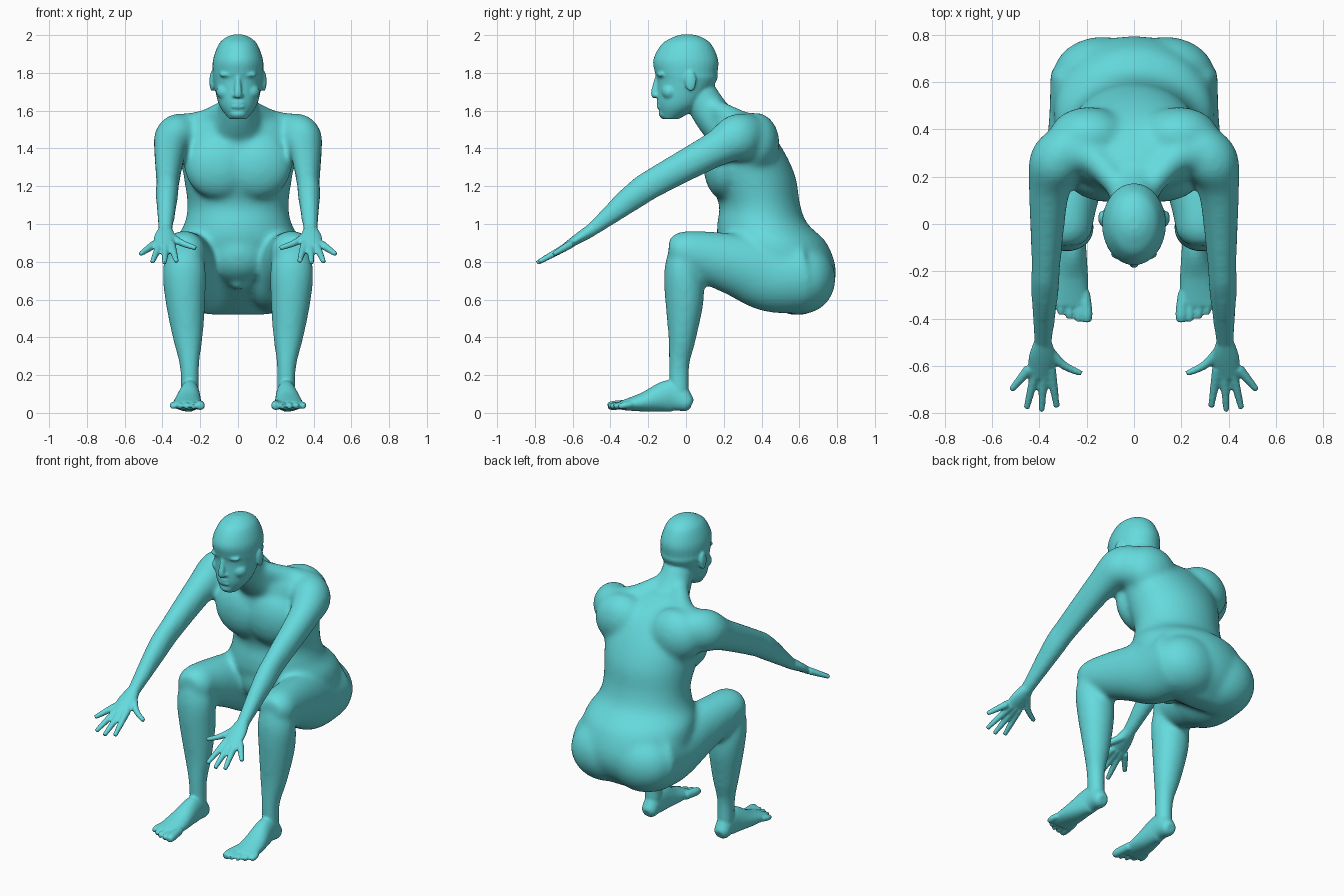
import bpy, bmesh, math
from mathutils import Vector, Matrix

if "Cube" in bpy.data.objects:
    bpy.data.objects.remove(bpy.data.objects["Cube"])

SEG = 32


def add_mesh(bm, name):
    bmesh.ops.recalc_face_normals(bm, faces=bm.faces[:])
    me = bpy.data.meshes.new(name)
    bm.to_mesh(me)
    bm.free()
    ob = bpy.data.objects.new(name, me)
    bpy.context.collection.objects.link(ob)
    return ob


def spline(pts, steps=6):
    """Catmull-Rom through (x, y, z, half width, half depth) stations."""
    out = []
    for i in range(len(pts) - 1):
        p = [pts[max(0, min(len(pts) - 1, i + k))] for k in (-1, 0, 1, 2)]
        for s in range(steps):
            t = s / steps
            out.append([0.5 * (2 * b + (c - a) * t + (2 * a - 5 * b + 4 * c - d) * t * t
                        + (3 * b - a - 3 * c + d) * t ** 3) for a, b, c, d in zip(*p)])
    return out + [list(pts[-1])]


def tube(name, pts, side=1, level=False):
    """Loft of oval rings; level=True keeps every ring horizontal."""
    st = spline(pts)
    bm = bmesh.new()
    rings = []
    for i, (x, y, z, rx, rn) in enumerate(st):
        tan = (Vector(st[min(i + 1, len(st) - 1)][:3]) - Vector(st[max(i - 1, 0)][:3])).normalized()
        if level:
            tan = Vector((0, 0, 1))
        u = (Vector((1, 0, 0)) - tan * tan.x).normalized()
        v = tan.cross(u)
        ring = []
        for k in range(SEG):
            a = 2 * math.pi * k / SEG
            p = Vector((x, y, z)) + u * rx * math.cos(a) + v * rn * math.sin(a)
            ring.append(bm.verts.new((p.x * side, p.y, p.z)))
        rings.append(ring)
    for a, b in zip(rings, rings[1:]):
        for k in range(SEG):
            bm.faces.new((a[k], a[(k + 1) % SEG], b[(k + 1) % SEG], b[k]))
    bm.faces.new(rings[0])
    bm.faces.new(rings[-1])
    return add_mesh(bm, name)


def stack(name, rows):
    """Horizontal sections given as (z, front y, back y, half width)."""
    return tube(name, [(0, (f + b) / 2, z, w, (b - f) / 2) for z, f, b, w in rows], 1, True)


def ball(name, c, r, side=1):
    bm = bmesh.new()
    bmesh.ops.create_uvsphere(bm, u_segments=32, v_segments=16, radius=1,
                              matrix=Matrix.Translation((c[0] * side, c[1], c[2])) @ Matrix.Diagonal((*r, 1)))
    return add_mesh(bm, name)


def pair(make, *args):
    """A left and a mirrored right copy."""
    return [make(*args, side) for side in (1, -1)]


def blend(parts, name, voxel, passes):
    """Fuse overlapping parts into one smooth skin."""
    bpy.ops.object.select_all(action='DESELECT')
    for o in parts:
        o.select_set(True)
    ob = parts[0]
    bpy.context.view_layer.objects.active = ob
    bpy.ops.object.join()
    ob.name = name
    m = ob.modifiers.new("fuse", 'REMESH')
    m.mode = 'VOXEL'
    m.voxel_size = voxel
    m = ob.modifiers.new("soften", 'SMOOTH')
    m.factor = 0.5
    m.iterations = passes
    bpy.ops.object.convert(target='MESH')
    return ob


# Trunk
core = [stack("torso", [(.52, .54, .64, .17), (.62, .40, .755, .29), (.75, .24, .795, .335), (.90, .17, .745, .335),
                        (1.0, .165, .645, .285), (1.1, .175, .605, .268), (1.25, .12, .58, .288),
                        (1.4, .12, .51, .31), (1.52, .14, .415, .27), (1.6, .17, .28, .12)])]
core.append(tube("neck", [(0, .03, 1.76, .09, .09), (0, .13, 1.59, .105, .1), (0, .21, 1.5, .15, .11)]))
core.append(ball("belly", (0, .33, .85), (.185, .165, .17)))
core.append(ball("groin", (0, .31, .69), (.045, .05, .042)))
core += pair(ball, "chest", (.1, .2, 1.31), (.185, .108, .18))
core += pair(ball, "shoulder_blade", (.19, .37, 1.43), (.17, .125, .16))
core += pair(ball, "buttock", (.135, .62, .71), (.21, .172, .185))
core += pair(tube, "trapezius", [(.05, .14, 1.62, .05, .05), (.17, .27, 1.54, .065, .07), (.28, .31, 1.49, .1, .1)])

# Bent legs
core += pair(tube, "thigh", [(.18, .62, .73, .175, .2), (.205, .45, .725, .155, .192), (.24, .28, .78, .135, .168),
                             (.28, .05, .84, .116, .127), (.287, -.04, .86, .107, .1), (.287, -.09, .86, .065, .055)])
core += pair(tube, "shin", [(.287, -.01, .92, .065, .055), (.285, -.02, .78, .112, .093), (.28, -.008, .62, .109, .105),
                            (.266, -.02, .4, .081, .075), (.257, -.037, .25, .053, .056), (.255, -.035, .08, .05, .053)])

# Reaching arms
core += pair(tube, "arm", [(.25, .36, 1.46, .09, .11), (.325, .27, 1.455, .115, .127), (.358, .15, 1.393, .088, .095),
                           (.371, -.15, 1.23, .063, .08), (.376, -.27, 1.152, .06, .074),
                           (.384, -.5, .968, .041, .038), (.386, -.54, .94, .045, .03)])
body = [blend(core, "body_core", .014, 18)]

# Head and face
body.append(stack("head", [(1.555, -.125, -.04, .045), (1.63, -.15, .08, .1), (1.755, -.152, .16, .13),
                           (1.8, -.164, .167, .134), (1.87, -.173, .17, .132), (1.95, -.13, .135, .103),
                           (1.988, -.07, .085, .063), (2.003, -.025, .035, .022)]))
body.append(tube("nose", [(0, -.148, 1.78, .012, .015), (0, -.168, 1.695, .02, .018), (0, -.16, 1.672, .02, .014)]))
for z in (1.643, 1.621):
    body.append(ball("lip", (0, -.142, z), (.036, .015, .01)))
body.append(ball("chin", (0, -.115, 1.585), (.045, .03, .027)))
body += pair(ball, "brow", (.05, -.128, 1.79), (.05, .025, .014))
body += pair(ball, "cheek", (.06, -.085, 1.7), (.055, .045, .045))
body += pair(ball, "nostril", (.018, -.155, 1.68), (.012, .013, .01))
body += pair(ball, "ear", (.138, .025, 1.755), (.013, .03, .055))

# Hands: fingers fan out from the knuckles
body += pair(tube, "palm", [(.385, -.5, .968, .038, .034), (.388, -.56, .93, .056, .029), (.4, -.645, .876, .052, .018)])
body += pair(tube, "thumb", [(.365, -.53, .94, .024, .024), (.3, -.595, .9, .018, .018), (.222, -.632, .872, .013, .013)])
for i in range(4):
    reach = 1 - .09 * (i - 1.1) ** 2 / 1.2
    root = Vector((.352 + .03 * i, -.61, .893))
    tip = Vector((.326 + .064 * i, -.61 - .18 * reach, .893 - .1 * reach))
    if i == 3:
        tip += Vector((0, .04, .02))
    body += pair(tube, "finger", [(*root.lerp(tip, t), r, r) for t, r in ((0, .022), (.5, .018), (1, .013))])

# Feet: toes shorten outward
body += pair(tube, "foot", [(.255, .03, .043, .027, .027), (.255, .005, .054, .047, .05), (.255, -.08, .09, .052, .085),
                            (.266, -.22, .058, .072, .052), (.272, -.345, .039, .078, .024)])
for i in range(5):
    r = .025 if i == 0 else .018
    x = .2 + .036 * i
    y = -.414 + .0035 * i * i
    body += pair(tube, "toe", [(x + .15 * (.27 - x), -.29, .045, r, r), (x, y + .035, .04, r, r),
                               (x, y, .034, r * .75, r * .75)])

figure = blend(body, "squatting_figure", .0075, 4)
bpy.ops.object.shade_smooth()

# Teal skin
skin = bpy.data.materials.new("teal")
skin.diffuse_color = (.13, .70, .72, 1)
skin.use_nodes = True
skin.node_tree.nodes["Principled BSDF"].inputs["Base Color"].default_value = skin.diffuse_color
figure.data.materials.clear()
figure.data.materials.append(skin)
